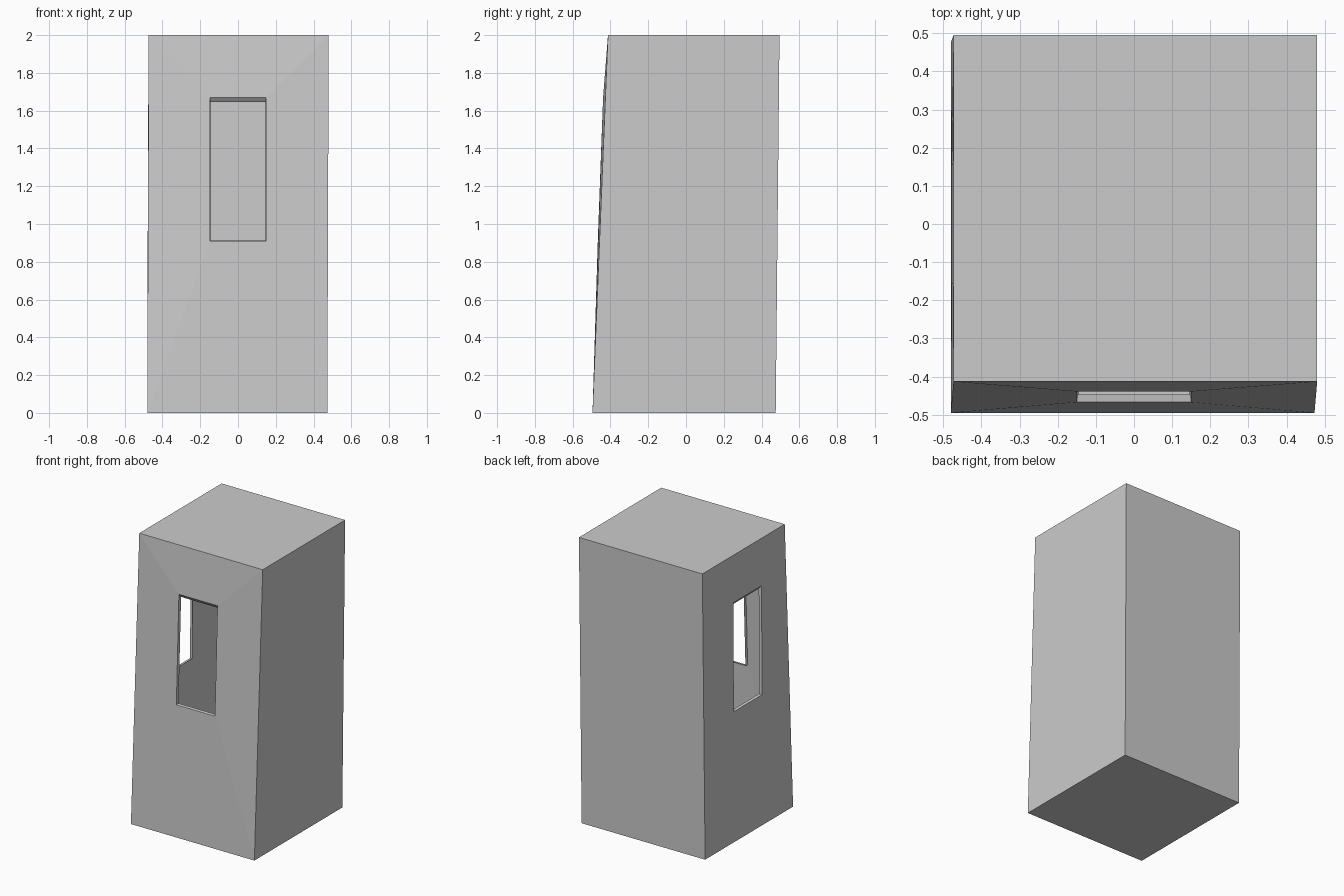
import bpy, bmesh

if "Cube" in bpy.data.objects:
    bpy.data.objects.remove(bpy.data.objects["Cube"])

bm = bmesh.new()


def ring(points):
    return [bm.verts.new(p) for p in points]


def bridge(a, b):
    # quads between two loops of equal length
    n = len(a)
    for i in range(n):
        j = (i + 1) % n
        bm.faces.new((a[i], a[j], b[j], b[i]))


# slightly crooked box: corner order is front left, front right, back right, back left
base = ring([(-0.48, -0.495, 0), (0.473, -0.495, 0), (0.473, 0.475, 0), (-0.48, 0.475, 0)])
roof = ring([(-0.473, -0.413, 2), (0.48, -0.413, 2), (0.48, 0.495, 2), (-0.473, 0.495, 2)])
bm.faces.new(base[::-1])
bm.faces.new(roof)
for i in (1, 2):  # plain right and back walls
    bm.faces.new((base[i], base[i + 1], roof[i + 1], roof[i]))


def window_wall(a, b, place, half, low, high):
    """Wall between corners a and b with a window opening and a thin reveal.
    place(side, depth, z) gives the position; low/high are the wall depth at sill and head."""
    def loop(h, inset, z0, z1):
        return ring([place(-h, low + inset, z0), place(h, low + inset, z0),
                     place(h, high + inset, z1), place(-h, high + inset, z1)])
    outer = loop(half, 0, 0.91, 1.67)
    inner = loop(half - 0.003, 0.02, 0.913, 1.645)
    bridge([base[a], base[b], roof[b], roof[a]], outer)
    bridge(outer, inner)


# front wall
window_wall(0, 1, lambda s, d, z: (s, d, z), 0.149, -0.467, -0.439)
# left wall
window_wall(3, 0, lambda s, d, z: (d, -s, z), 0.155, -0.478, -0.475)

bmesh.ops.recalc_face_normals(bm, faces=bm.faces[:])
mesh = bpy.data.meshes.new("booth_shell")
bm.to_mesh(mesh)
bm.free()
booth = bpy.data.objects.new("booth_shell", mesh)
bpy.context.collection.objects.link(booth)
